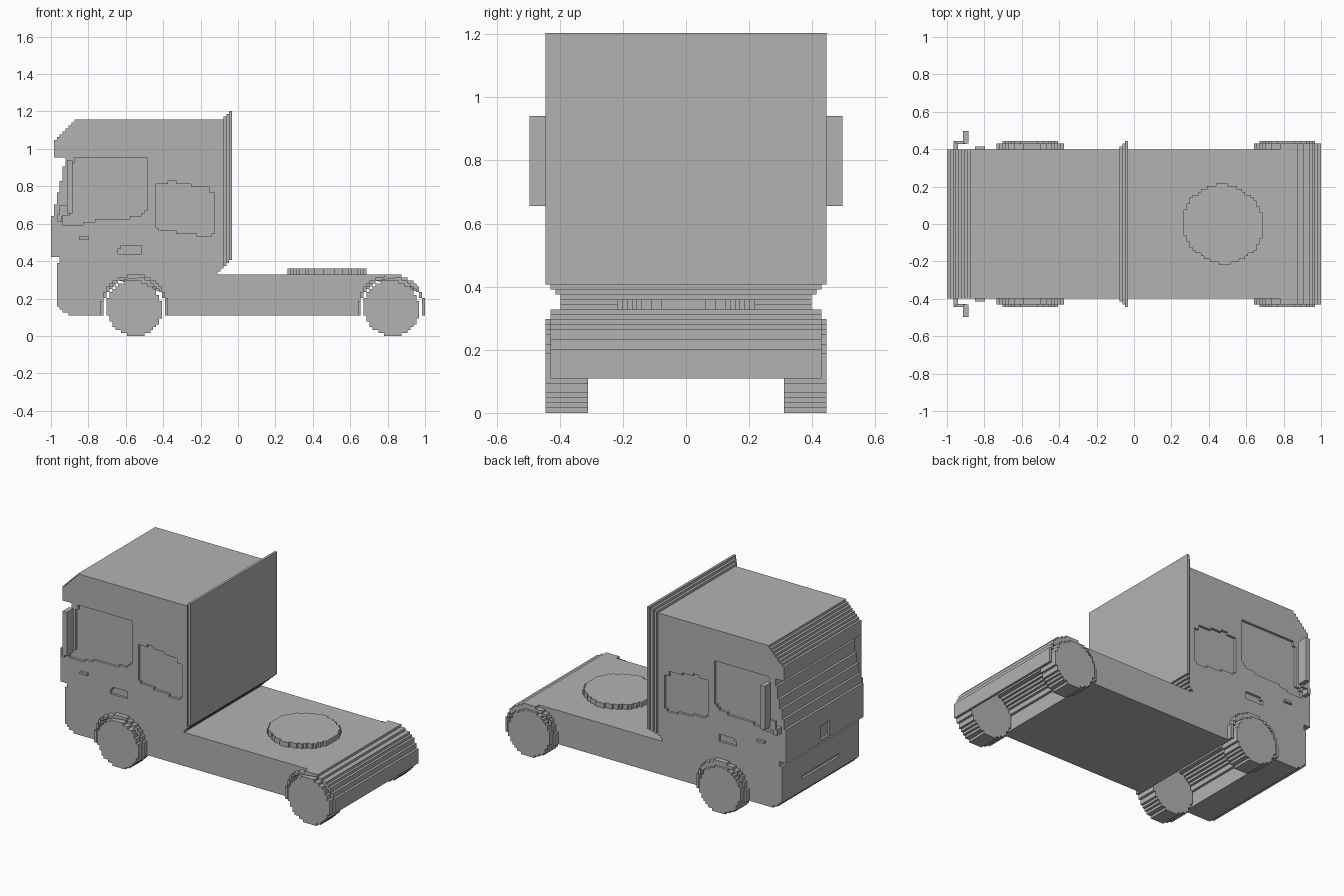
import bpy, bmesh, math

cube = bpy.data.objects.get("Cube")
if cube:
    bpy.data.objects.remove(cube, do_unlink=True)

V = 1 / 64          # block size of the stepped surfaces
HALF = 0.398        # half width of the body

grey = bpy.data.materials.new("plain_grey")
grey.use_nodes = True
grey.diffuse_color = (0.448, 0.448, 0.448, 1)
grey.node_tree.nodes["Principled BSDF"].inputs["Base Color"].default_value = grey.diffuse_color


def arc(cx, cz, r, start, end, n=72):
    angles = [math.radians(start + (end - start) * i / n) for i in range(n + 1)]
    return [(cx + r * math.cos(a), cz + r * math.sin(a)) for a in angles]


def stepped(points):
    """Turn an outline into a staircase on the block grid."""
    cells = []
    for (ax, az), (bx, bz) in zip(points, points[1:] + points[:1]):
        n = max(1, round(max(abs(bx - ax), abs(bz - az)) / V))
        for i in range(n):
            t = i / n
            cell = tuple(math.floor(c / V + 0.5 + 1e-5)
                         for c in (ax + (bx - ax) * t, az + (bz - az) * t))
            if not cells or cells[-1] != cell:
                cells.append(cell)
    path = []
    for i, cell in enumerate(cells):
        nxt = cells[(i + 1) % len(cells)]
        path.append(cell)
        if cell[0] != nxt[0] and cell[1] != nxt[1]:
            path.append((nxt[0], cell[1]))
    corners = []
    for i, p in enumerate(path):
        a, b = path[i - 1], path[(i + 1) % len(path)]
        if p != b and (p[0] - a[0]) * (b[1] - p[1]) != (p[1] - a[1]) * (b[0] - p[0]):
            corners.append((p[0] * V, p[1] * V))
    return corners


def add_prism(bm, outline, lo, hi, upright=False):
    def place(p, d):
        return (p[0], p[1], d) if upright else (p[0], d, p[1])
    rings = [[bm.verts.new(place(p, d)) for p in outline] for d in (lo, hi)]
    for ring in rings:
        bm.faces.new(ring)
    for i in range(len(outline)):
        bm.faces.new((rings[0][i - 1], rings[0][i], rings[1][i], rings[1][i - 1]))


def finish(name, bm):
    bmesh.ops.recalc_face_normals(bm, faces=bm.faces)
    mesh = bpy.data.meshes.new(name)
    bm.to_mesh(mesh)
    bm.free()
    mesh.materials.append(grey)
    obj = bpy.data.objects.new(name, mesh)
    bpy.context.collection.objects.link(obj)
    return obj


def prism(name, outline, lo, hi, upright=False):
    bm = bmesh.new()
    add_prism(bm, outline, lo, hi, upright)
    return finish(name, bm)


def pair(name, outline, lo, hi):
    """One prism on each side of the truck."""
    bm = bmesh.new()
    add_prism(bm, outline, lo, hi)
    add_prism(bm, outline, -hi, -lo)
    return finish(name, bm)


def rect(x0, x1, z0, z1):
    return [(x0, z0), (x1, z0), (x1, z1), (x0, z1)]


def carve(target, cutter):
    cutter.hide_render = True
    mod = target.modifiers.new("carve", "BOOLEAN")
    mod.operation = "DIFFERENCE"
    mod.solver = "EXACT"
    mod.object = cutter
    bpy.context.view_layer.objects.active = target
    bpy.ops.object.modifier_apply(modifier=mod.name)
    bpy.data.objects.remove(cutter, do_unlink=True)


# Wheel layout
FRONT, REAR, AXLE = 28.5 * V - 1, 116.5 * V - 1, 9.5 * V
R_WHEEL, R_WELL, R_FENDER = 9.5 * V, 10.5 * V, 11.5 * V
FLOOR, DECK = 7 * V, 21 * V


def well(cx):
    return [(cx - R_WELL, FLOOR)] + arc(cx, AXLE, R_WELL, 180, 0) + [(cx + R_WELL, FLOOR)]


# Cab and chassis in one side profile with open wheel wells
profile = [(-0.91, FLOOR)] + well(FRONT) + well(REAR) + [(1, FLOOR)]
profile += arc(REAR, AXLE, R_FENDER, 0, 90)
profile += [(-0.11, DECK), (-0.11, 0.344), (-0.078, 0.375), (-0.078, 1.156),
            (-0.86, 1.156), (-0.984, 1.03), (-0.984, 0.953), (-0.922, 0.953),
            (-0.938, 0.84), (-0.97, 0.72), (-1, 0.61), (-1, 0.415),
            (-0.953, 0.415), (-0.953, 0.39), (-0.969, 0.39), (-0.969, 0.155)]
body = prism("cab_and_chassis", stepped(profile), -HALF, HALF)

# Recessed side windows and door handles
side_window = [(-0.945, 0.6), (-0.83, 0.6), (-0.83, 0.616), (-0.645, 0.62),
               (-0.53, 0.645), (-0.485, 0.69), (-0.485, 0.96), (-0.87, 0.96),
               (-0.885, 0.91), (-0.89, 0.66), (-0.945, 0.63)]
rear_window = [(-0.42, 0.565), (-0.155, 0.53), (-0.13, 0.55), (-0.13, 0.77),
               (-0.15, 0.79), (-0.34, 0.825), (-0.44, 0.81), (-0.44, 0.58)]
handle = [(-0.65, 0.43), (-0.51, 0.43), (-0.51, 0.485), (-0.62, 0.485)]
for outline in (side_window, rear_window, handle):
    carve(body, pair("recess_cutter", stepped(outline), HALF - V, 0.5))

# Front badge recess and bumper slot
carve(body, prism("badge_cutter", rect(-1.1, -1 + V, 0.44, 0.53), -0.047, 0.047))
carve(body, prism("slot_cutter", rect(-1.1, -0.969 + V, 0.235, 0.255), -0.19, 0.19))

# Fenders and wheels
for label, cx in (("front", FRONT), ("rear", REAR)):
    arch = ([(cx - R_FENDER, FLOOR)] + arc(cx, AXLE, R_FENDER, 180, 0)
            + [(cx + R_FENDER, FLOOR)] + well(cx)[::-1])
    pair(label + "_fenders", stepped(arch), HALF - 0.01, 0.43)
    pair(label + "_wheels", stepped(arc(cx, AXLE, R_WHEEL, 0, 360)[:-1]), 0.31, 0.445)

# The rear end is as wide as its fenders
tail = [(1 - V, FLOOR), (1, FLOOR)] + arc(REAR, AXLE, R_FENDER, 0, 60)
tail += arc(REAR, AXLE, R_WELL, 60, 0)
pair("tail_corners", stepped(tail), HALF - 0.01, 0.43)

# Flared wind panel behind the cab, in three growing layers
for i, half in enumerate((0.414, 0.43, 0.445)):
    x = -5 * V + i * V
    prism("wind_panel_%d" % (i + 1), rect(x, x + V, 0.375 + i * V, 1.172 + i * V), -half, half)

# Coupling plate on the deck
plate = stepped(arc(0.477, 0, 0.213, 0, 360)[:-1])
prism("coupling_plate", plate, DECK - 0.01, 23 * V, upright=True)

# Mirrors, their arms and the side markers
pair("mirrors", rect(-0.915, -0.884, 0.655, 0.94), 0.43, 0.496)
pair("mirror_arm_roots", rect(-0.965, -0.94, 0.61, 0.65), 0.38, 0.443)
pair("mirror_arms", rect(-0.955, -0.9, 0.64, 0.7), 0.428, 0.443)
pair("side_markers", rect(-0.85, -0.797, 0.516, 0.531), HALF - 0.01, 0.414)
